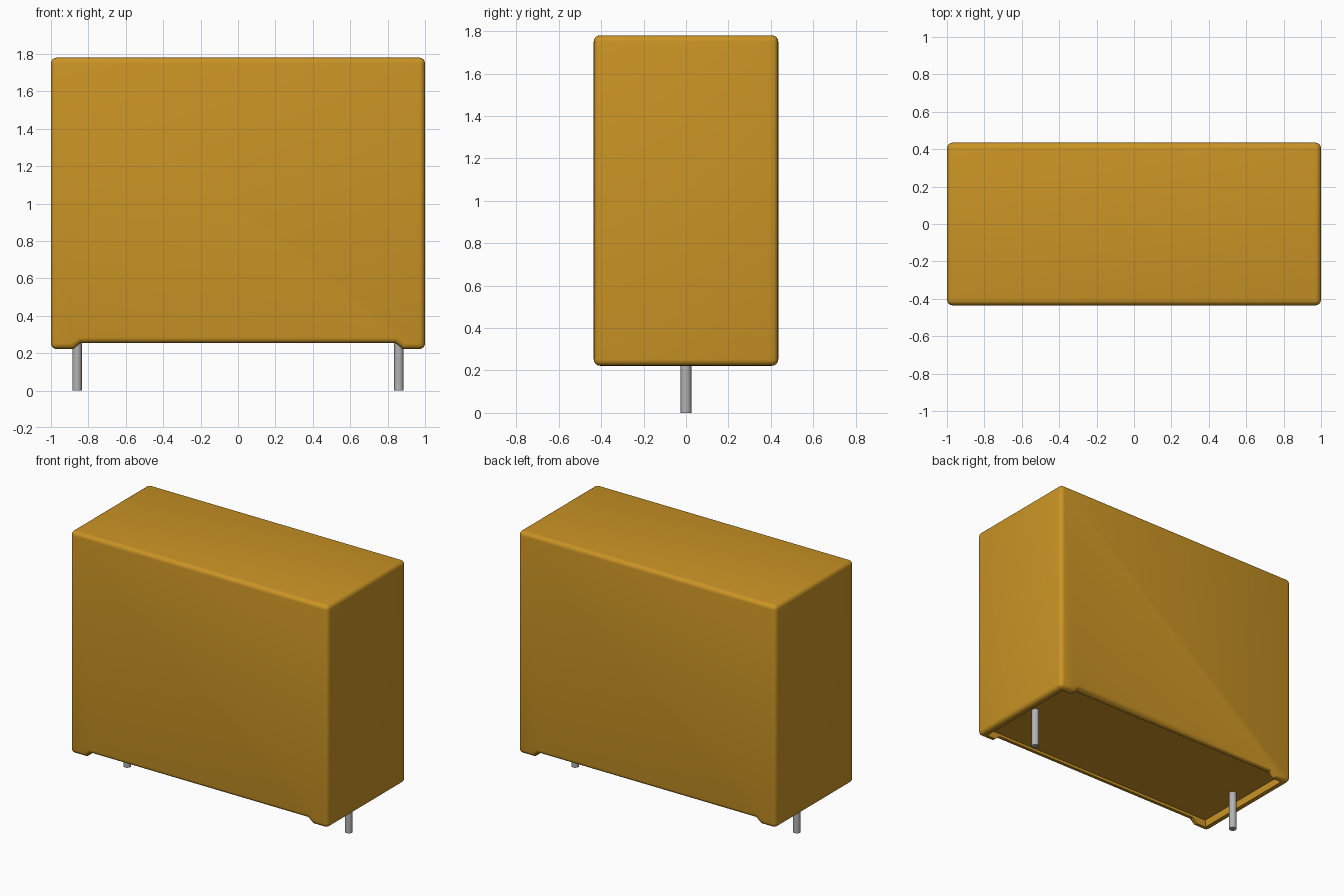
import bpy, bmesh, math

old = bpy.data.objects.get("Cube")
if old:
    bpy.data.objects.remove(old, do_unlink=True)


def material(name, rgb, rough):
    m = bpy.data.materials.new(name)
    m.use_nodes = True
    m.diffuse_color = (*rgb, 1)
    bsdf = m.node_tree.nodes["Principled BSDF"]
    bsdf.inputs["Base Color"].default_value = (*rgb, 1)
    bsdf.inputs["Roughness"].default_value = rough
    return m


def extrude_profile(name, pts, half_depth):
    """Closed x-z outline extruded along y."""
    bm = bmesh.new()
    face = bm.faces.new([bm.verts.new((x, -half_depth, z)) for x, z in pts])
    out = bmesh.ops.extrude_face_region(bm, geom=[face])
    verts = [v for v in out["geom"] if isinstance(v, bmesh.types.BMVert)]
    bmesh.ops.translate(bm, verts=verts, vec=(0, 2 * half_depth, 0))
    bmesh.ops.recalc_face_normals(bm, faces=bm.faces)
    mesh = bpy.data.meshes.new(name)
    bm.to_mesh(mesh)
    bm.free()
    ob = bpy.data.objects.new(name, mesh)
    bpy.context.collection.objects.link(ob)
    return ob


def activate(ob):
    bpy.ops.object.select_all(action="DESELECT")
    ob.select_set(True)
    bpy.context.view_layer.objects.active = ob


orange = material("amber plastic", (0.59, 0.295, 0.018), 0.5)
metal = material("grey metal", (0.45, 0.45, 0.45), 0.4)

# Case: tall block with four short corner feet left by the raised long sides
half = [(0.84, 0.255), (0.88, 0.222), (1.0, 0.222), (1.0, 1.78)]
outline = half + [(-x, z) for x, z in reversed(half)]
case = extrude_profile("case", outline, 0.435)
case.data.materials.append(orange)
bevel = case.modifiers.new("rounded edges", "BEVEL")
bevel.width = 0.03
bevel.segments = 4
bevel.limit_method = "ANGLE"
bevel.angle_limit = math.radians(50)

# Shallow pocket in the underside
pocket = extrude_profile("pocket_cutter",
                         [(-0.95, 0.1), (0.95, 0.1), (0.95, 0.275), (-0.95, 0.275)], 0.392)
pocket.data.materials.append(orange)
pocket.hide_render = True
cut = case.modifiers.new("pocket", "BOOLEAN")
cut.operation = "DIFFERENCE"
cut.solver = "EXACT"
cut.object = pocket
activate(case)
for mod in ("rounded edges", "pocket"):
    bpy.ops.object.modifier_apply(modifier=mod)
bpy.data.objects.remove(pocket, do_unlink=True)
bpy.ops.object.shade_smooth_by_angle(angle=math.radians(30))

# Two round lead pins
for name, side in (("left_pin", 1), ("right_pin", -1)):
    bpy.ops.mesh.primitive_cylinder_add(vertices=24, radius=0.025, depth=0.3,
                                        location=(side * 0.86, 0, 0.15))
    pin = bpy.context.object
    pin.name = name
    pin.data.materials.append(metal)
    bpy.ops.object.shade_smooth_by_angle(angle=math.radians(30))
